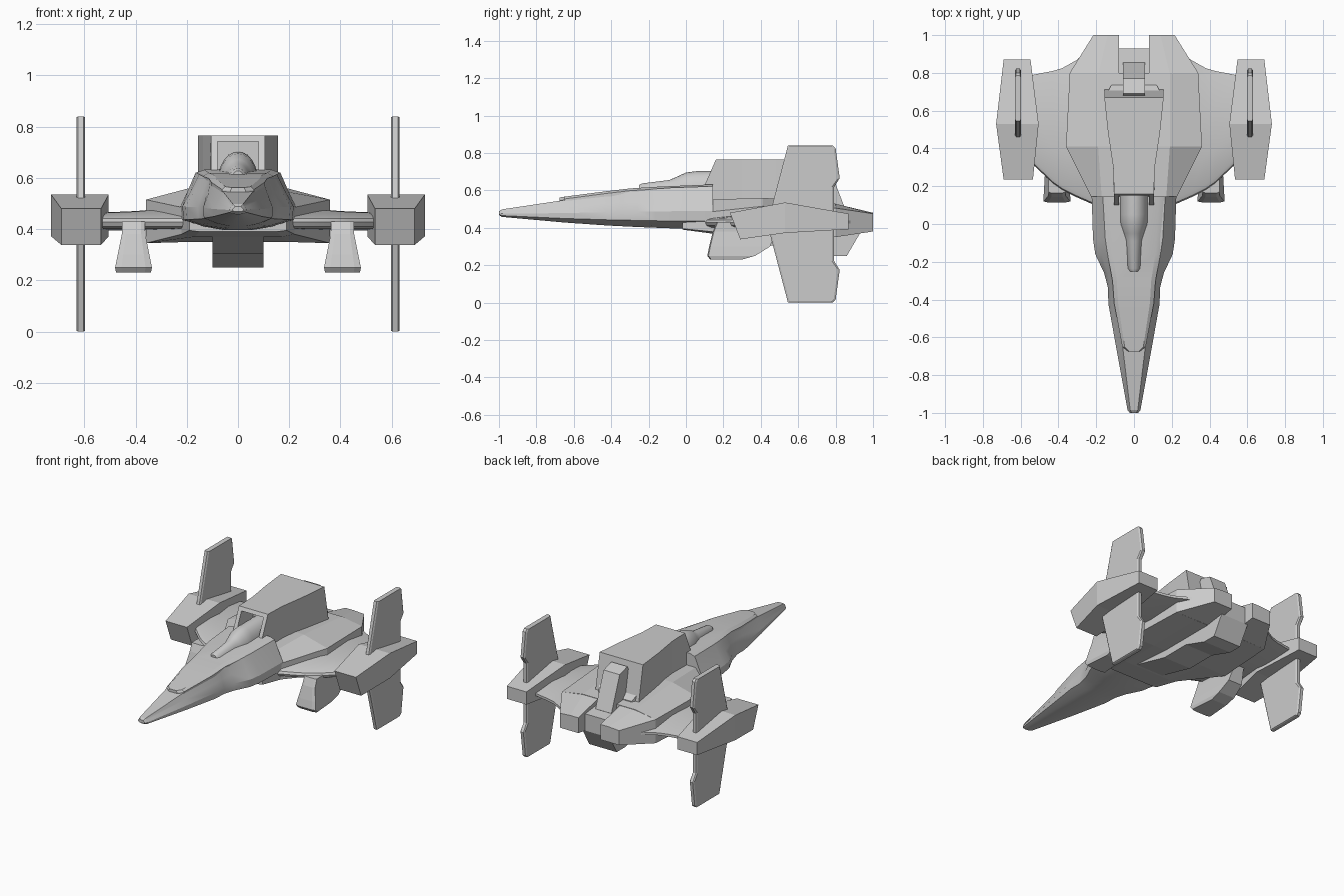
import bpy, bmesh, math

if "Cube" in bpy.data.objects:
    bpy.data.objects.remove(bpy.data.objects["Cube"])


def loft(name, rings, smooth=None, mirror=False):
    """Skin a list of equal-length closed rings and cap both ends."""
    bm = bmesh.new()
    vs = [[bm.verts.new(p) for p in r] for r in rings]
    n = len(rings[0])
    for a, b in zip(vs, vs[1:]):
        for i in range(n):
            j = (i + 1) % n
            bm.faces.new((a[i], a[j], b[j], b[i]))
    bm.faces.new(vs[0])
    bm.faces.new(vs[-1])
    bmesh.ops.recalc_face_normals(bm, faces=bm.faces)
    me = bpy.data.meshes.new(name)
    bm.to_mesh(me)
    bm.free()
    ob = bpy.data.objects.new(name, me)
    bpy.context.collection.objects.link(ob)
    if smooth:
        bpy.ops.object.select_all(action='DESELECT')
        ob.select_set(True)
        bpy.context.view_layer.objects.active = ob
        bpy.ops.object.shade_smooth_by_angle(angle=math.radians(smooth))
    if mirror:
        ob.modifiers.new("mirror", 'MIRROR')
    return ob


def sym(y, half):
    """Full cross-section at y from right-hand (x, z) points, top to bottom."""
    pts = [(x, y, z) for x, z in half]
    return pts + [(-x, y, z) for x, z in reversed(half)]


def rect(y, x0, x1, z0, z1, dy=0):
    """Rectangular section; the lower edge is shifted by dy along y."""
    return [(x0, y, z1), (x1, y, z1), (x1, y + dy, z0), (x0, y + dy, z0)]


def side_prism(name, profile, x0, x1, mirror=False):
    """Extrude a (y, z) profile along x."""
    return loft(name, [[(x, y, z) for y, z in profile] for x in (x0, x1)], mirror=mirror)


# Nose fuselage: y, half width, half top width, top z, bottom z
nose = [(-1.0, .022, .012, .488, .468), (-.985, .034, .02, .498, .458),
        (-.65, .095, .06, .548, .428), (-.42, .136, .10, .582, .412),
        (-.34, .137, .108, .592, .408), (-.26, .158, .118, .60, .404),
        (-.16, .205, .14, .608, .40), (-.08, .217, .152, .614, .397),
        (.145, .224, .165, .622, .395)]
loft("nose_fuselage", [sym(y, [(tw, zt), (w * .5 + tw * .5, zt * .7 + zb * .3),
                               (w, zt * .42 + zb * .58), (w * .98, zt * .18 + zb * .82),
                               (w * .6, zt * .06 + zb * .94), (w * .25, zb)])
                       for y, w, tw, zt, zb in nose], smooth=25)

# Raised deck on top of the nose
deck = [(-.675, .03, .562), (-.65, .062, .566), (-.42, .105, .596),
        (-.3, .114, .61), (-.16, .14, .619), (.145, .165, .632)]
loft("nose_deck", [sym(y, [(w * .8, z), (w, z - .012), (w, z - .06)])
                   for y, w, z in deck], smooth=25)

# Rounded cockpit spine: y, half width, top z
spine = [(-.252, .025, .628), (-.235, .038, .637), (-.09, .046, .655),
         (-.05, .058, .672), (.0, .075, .695), (.05, .078, .702), (.25, .078, .704)]
loft("cockpit_spine", [[(w * math.cos(a), y, .59 + (z - .59) * math.sin(a))
                        for a in [math.pi * i / 12 for i in range(13)]]
                       for y, w, z in spine], smooth=35)

# Upper housing with a leaning hooded front opening
housing = loft("upper_housing", [rect(.16, -.105, .105, .56, .765, -.09),
                                 rect(.3, -.11, .11, .5, .765),
                                 rect(.48, -.137, .137, .5, .765),
                                 rect(.67, -.157, .157, .5, .765, .05)])
cutter = loft("opening_cutter", [rect(-.1, -.08, .08, .6, .742),
                                 rect(.27, -.08, .08, .6, .742)])
cutter.hide_render = True
cutter.hide_set(True)
cut = housing.modifiers.new("opening", 'BOOLEAN')
cut.operation = 'DIFFERENCE'
cut.solver = 'EXACT'
cut.object = cutter

# Rear sloped exhaust box and its lower ledge
side_prism("rear_hatch", [(.64, .5), (.67, .70), (.69, .735), (.77, .712), (.855, .49), (.8, .45)],
           -.058, .058)
loft("rear_ledge", [rect(.68, -.15, .15, .45, .60), rect(.735, -.12, .12, .45, .54)])

# Main hull: y, half width, inner half width, centre top, edge top, edge bottom, centre bottom
hull = [(-.02, .19, .15, .46, .44, .395, .39), (.13, .22, .17, .55, .485, .38, .37),
        (.41, .36, .19, .56, .515, .345, .35), (.8, .34, .19, .53, .505, .35, .35)]
loft("main_hull", [sym(y, [(wi, zt), (w, ze), (w, zb), (wi, zc)])
                   for y, w, wi, zt, ze, zb, zc in hull])

# Twin rear prongs either side of the notch
loft("rear_prong", [[(.08, .79, .53), (.19, .79, .53), (.34, .8, .505), (.34, .8, .35), (.08, .79, .35)],
                    [(.08, 1, .48), (.14, 1, .48), (.215, 1, .475), (.215, 1, .38), (.08, 1, .38)]],
     mirror=True)

# Belly keel
side_prism("belly_keel", [(.1, .40), (.12, .375), (.40, .305), (.6, .305), (.77, .25),
                          (.86, .25), (.93, .37), (.93, .48), (.75, .5)], -.1, .1)


# Wings: airfoil sections between leading and trailing edge
def airfoil(x, y0, y1, lift):
    c = y1 - y0
    pts = [(0, .427), (.008, .442), (.03, .45), (.3 * c, .462 + lift), (.7 * c, .464 + lift),
           (c, .438), (c, .422), (.6 * c, .395), (.03, .402), (.008, .411)]
    return [(x, y0 + d, z) for d, z in pts]


loft("wing", [airfoil(.15, .08, .96, .03), airfoil(.22, .105, .95, .025),
              airfoil(.30, .14, .87, .015), airfoil(.38, .18, .825, .008),
              airfoil(.43, .215, .81, .005), airfoil(.56, .34, .785, 0)],
     smooth=30, mirror=True)

# Underwing pods: z, half width, front y, back y
pods = [(.43, .045, .17, .5), (.38, .046, .15, .48), (.30, .062, .13, .45),
        (.25, .072, .12, .37), (.23, .068, .135, .3)]
loft("underwing_pod", [[(.408 - w, a, z), (.408 - w * .65, a - .006, z), (.408 + w * .65, a - .006, z),
                        (.408 + w, a, z), (.408 + w * .8, b, z), (.408 - w * .8, b, z)]
                       for z, w, a, b in pods], mirror=True)

# Wingtip nacelles
loft("wingtip_nacelle", [rect(.235, .535, .69, .338, .48, .055),
                         rect(.53, .505, .73, .372, .535),
                         rect(.87, .548, .69, .392, .475)], mirror=True)

# Tail fins above and below each nacelle, thinner at the rim
upper = [(.44, .44), (.545, .84), (.785, .84), (.80, .825), (.822, .665), (.79, .615), (.79, .44)]


def fin_ring(x, flip, inset):
    cy, cz = .66, .62
    ring = []
    for y, z in upper:
        y += inset if y < cy else -inset
        z += inset * .3 if z < cz else -inset * .3
        ring.append((x, y, .84 - z if flip else z))
    return ring


for name, flip in (("upper_fin", False), ("lower_fin", True)):
    ob = loft(name, [fin_ring(.598, flip, .010), fin_ring(.604, flip, 0),
                     fin_ring(.624, flip, 0), fin_ring(.630, flip, .010)], mirror=True)
